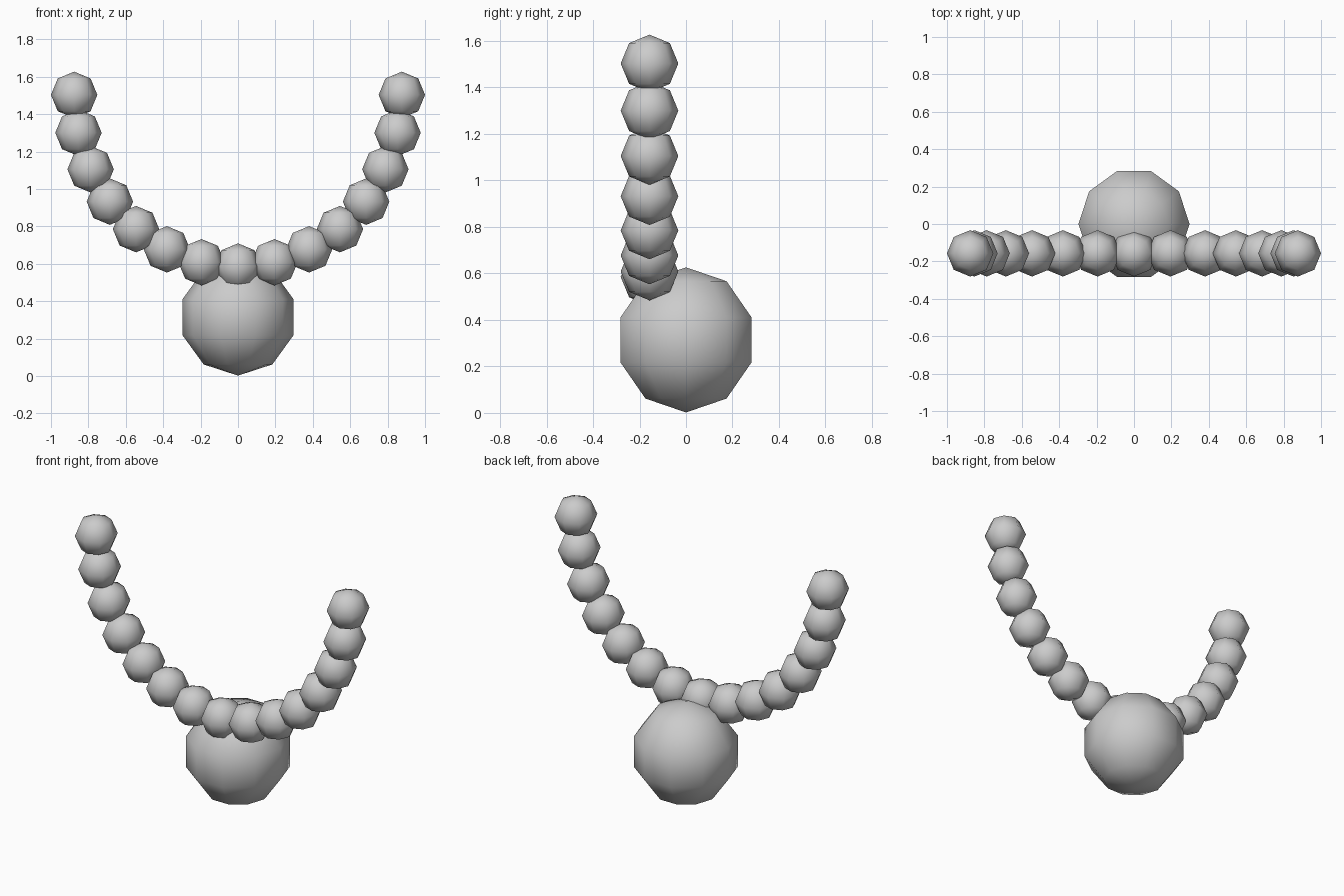
import bpy
import bmesh
import math
from mathutils import Matrix

if "Cube" in bpy.data.objects:
    bpy.data.objects.remove(bpy.data.objects["Cube"])

grey = bpy.data.materials.new("light_grey")
grey.diffuse_color = (0.6, 0.6, 0.6, 1.0)
grey.use_nodes = True
grey.node_tree.nodes["Principled BSDF"].inputs["Base Color"].default_value = grey.diffuse_color


def ball(name, centre, radius, segments, rings):
    """Low-poly smooth-shaded sphere with a vertex column on the x axis."""
    bm = bmesh.new()
    bmesh.ops.create_uvsphere(bm, u_segments=segments, v_segments=rings, radius=radius)
    bmesh.ops.rotate(bm, verts=bm.verts, cent=(0, 0, 0),
                     matrix=Matrix.Rotation(math.pi / 2, 3, 'Z'))
    for f in bm.faces:
        f.smooth = True
    mesh = bpy.data.meshes.new(name)
    bm.to_mesh(mesh)
    bm.free()
    mesh.materials.append(grey)
    obj = bpy.data.objects.new(name, mesh)
    obj.location = centre
    bpy.context.collection.objects.link(obj)
    return obj


# Large pendant ball
ball("pendant", (0, 0, 0.314), 0.312, 10, 5)

# Beads of the open string, listed for one side from the middle to the end
BEAD_Y, BEAD_R = -0.157, 0.124
beads = [(0.0, 0.585), (0.195, 0.608), (0.38, 0.677), (0.545, 0.785),
         (0.685, 0.932), (0.788, 1.105), (0.853, 1.30), (0.876, 1.503)]
for i, (x, z) in enumerate(beads):
    if i == 0:
        ball("bead_middle", (x, BEAD_Y, z), BEAD_R, 8, 4)
    else:
        for side, s in (("left", -1), ("right", 1)):
            ball(f"bead_{side}_{i}", (s * x, BEAD_Y, z), BEAD_R, 8, 4)
